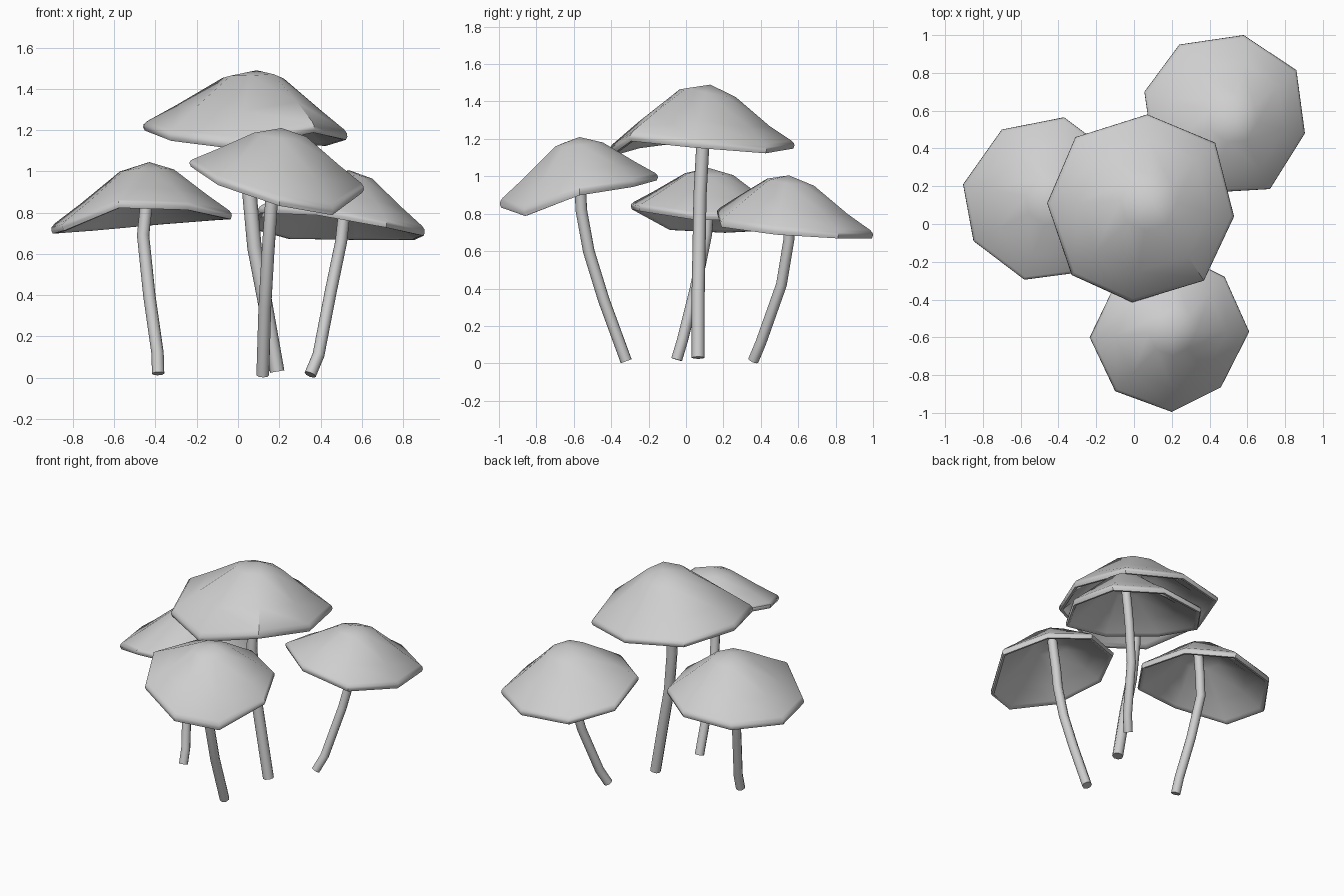
import bpy, bmesh, math
from mathutils import Vector

grey = bpy.data.materials.new("plain_grey")
grey.diffuse_color = (0.62, 0.62, 0.62, 1)

# Cap cross-section from crown over the rolled rim and back underneath:
# (fraction of radius, fraction of rise, vertical offset)
PROFILE = [(0.30, 0.86, 0), (0.70, 0.38, 0), (0.965, 0.085, 0), (0.995, 0.03, 0),
           (1.0, 0, -0.006), (0.985, 0, -0.022), (0.95, 0.01, -0.024),
           (0.92, 0.06, -0.026), (0.68, 0.38, -0.047), (0.30, 0.86, -0.053)]


def select_only(ob):
    bpy.ops.object.select_all(action='DESELECT')
    ob.select_set(True)
    bpy.context.view_layer.objects.active = ob


def smooth(ob, degrees):
    select_only(ob)
    bpy.ops.object.shade_smooth_by_angle(angle=math.radians(degrees))


# Eight-sided hollow cap lofted from its crown to an uneven rim;
# lean tips the upper rings forwards or backwards
def make_cap(name, crown, rim, lean=0.0):
    crown = Vector(crown)
    bm = bmesh.new()
    rings = []
    for f, h, dz in PROFILE:
        ring = []
        for p in rim:
            p = Vector(p)
            q = crown.lerp(p, f)
            q.z = p.z + h * (crown.z - p.z) + dz + lean * h * (q.y - crown.y)
            ring.append(bm.verts.new(q))
        rings.append(ring)
    n = len(rim)
    top = bm.verts.new(crown)
    under = bm.verts.new(crown - Vector((0, 0, 0.053)))
    for i in range(n):
        j = (i + 1) % n
        bm.faces.new((top, rings[0][i], rings[0][j]))
        bm.faces.new((under, rings[-1][j], rings[-1][i]))
        for a, b in zip(rings, rings[1:]):
            bm.faces.new((a[i], b[i], b[j], a[j]))
    bmesh.ops.recalc_face_normals(bm, faces=bm.faces[:])
    me = bpy.data.meshes.new(name)
    bm.to_mesh(me)
    bm.free()
    me.materials.append(grey)
    ob = bpy.data.objects.new(name, me)
    bpy.context.collection.objects.link(ob)
    smooth(ob, 42)


# Bent round stem swept along a few points
def make_stem(name, points, radius):
    cu = bpy.data.curves.new(name, 'CURVE')
    cu.dimensions = '3D'
    cu.bevel_depth = radius
    cu.bevel_resolution = 2
    cu.use_fill_caps = True
    sp = cu.splines.new('POLY')
    sp.points.add(len(points) - 1)
    for sp_point, p in zip(sp.points, points):
        sp_point.co = (*p, 1)
    cu.materials.append(grey)
    ob = bpy.data.objects.new(name, cu)
    bpy.context.collection.objects.link(ob)
    select_only(ob)
    bpy.ops.object.convert(target='MESH')
    smooth(bpy.context.view_layer.objects.active, 60)


# Tall middle mushroom
make_cap("tall_cap", (0.09, 0.13, 1.49),
         [(0.07, 0.58, 1.17), (-0.31, 0.46, 1.195), (-0.46, 0.11, 1.22),
          (-0.33, -0.27, 1.17), (-0.01, -0.415, 1.13), (0.37, -0.30, 1.21),
          (0.53, 0.04, 1.175), (0.43, 0.43, 1.145)], lean=-0.18)
make_stem("tall_stem",
          [(0.19, 0.065, 0.03), (0.13, 0.065, 0.37), (0.08, 0.07, 0.63),
           (0.055, 0.075, 0.90), (0.06, 0.09, 1.17), (0.08, 0.12, 1.44)], 0.035)

# Left mushroom
make_cap("left_cap", (-0.43, 0.12, 1.045),
         [(-0.37, 0.565, 0.765), (-0.70, 0.50, 0.735), (-0.905, 0.21, 0.72),
          (-0.85, -0.09, 0.735), (-0.58, -0.295, 0.845), (-0.24, -0.25, 0.835),
          (-0.03, 0.04, 0.79), (-0.11, 0.37, 0.785)])
make_stem("left_stem",
          [(-0.387, -0.05, 0.02), (-0.39, -0.02, 0.12), (-0.43, 0.05, 0.40),
           (-0.46, 0.11, 0.69), (-0.445, 0.12, 0.83), (-0.43, 0.12, 1.0)], 0.030)

# Front mushroom
make_cap("front_cap", (0.21, -0.57, 1.21),
         [(0.22, -0.15, 1.0), (-0.10, -0.32, 1.06), (-0.235, -0.60, 1.045),
          (-0.10, -0.885, 0.955), (0.20, -0.995, 0.855), (0.46, -0.865, 0.81),
          (0.61, -0.57, 0.92), (0.48, -0.28, 0.965)])
make_stem("front_stem",
          [(0.12, -0.32, 0.012), (0.13, -0.44, 0.34), (0.145, -0.52, 0.60),
           (0.16, -0.56, 0.82), (0.17, -0.565, 0.95), (0.20, -0.57, 1.16)], 0.031)

# Rear right mushroom
make_cap("rear_cap", (0.54, 0.55, 1.005),
         [(0.58, 1.0, 0.69), (0.24, 0.95, 0.695), (0.055, 0.70, 0.745),
          (0.10, 0.38, 0.82), (0.38, 0.165, 0.81), (0.72, 0.185, 0.75),
          (0.905, 0.48, 0.71), (0.86, 0.815, 0.69)], lean=-0.1)
make_stem("rear_stem",
          [(0.35, 0.36, 0.015), (0.39, 0.40, 0.11), (0.45, 0.51, 0.42),
           (0.50, 0.55, 0.66), (0.515, 0.55, 0.80), (0.535, 0.55, 0.96)], 0.029)
